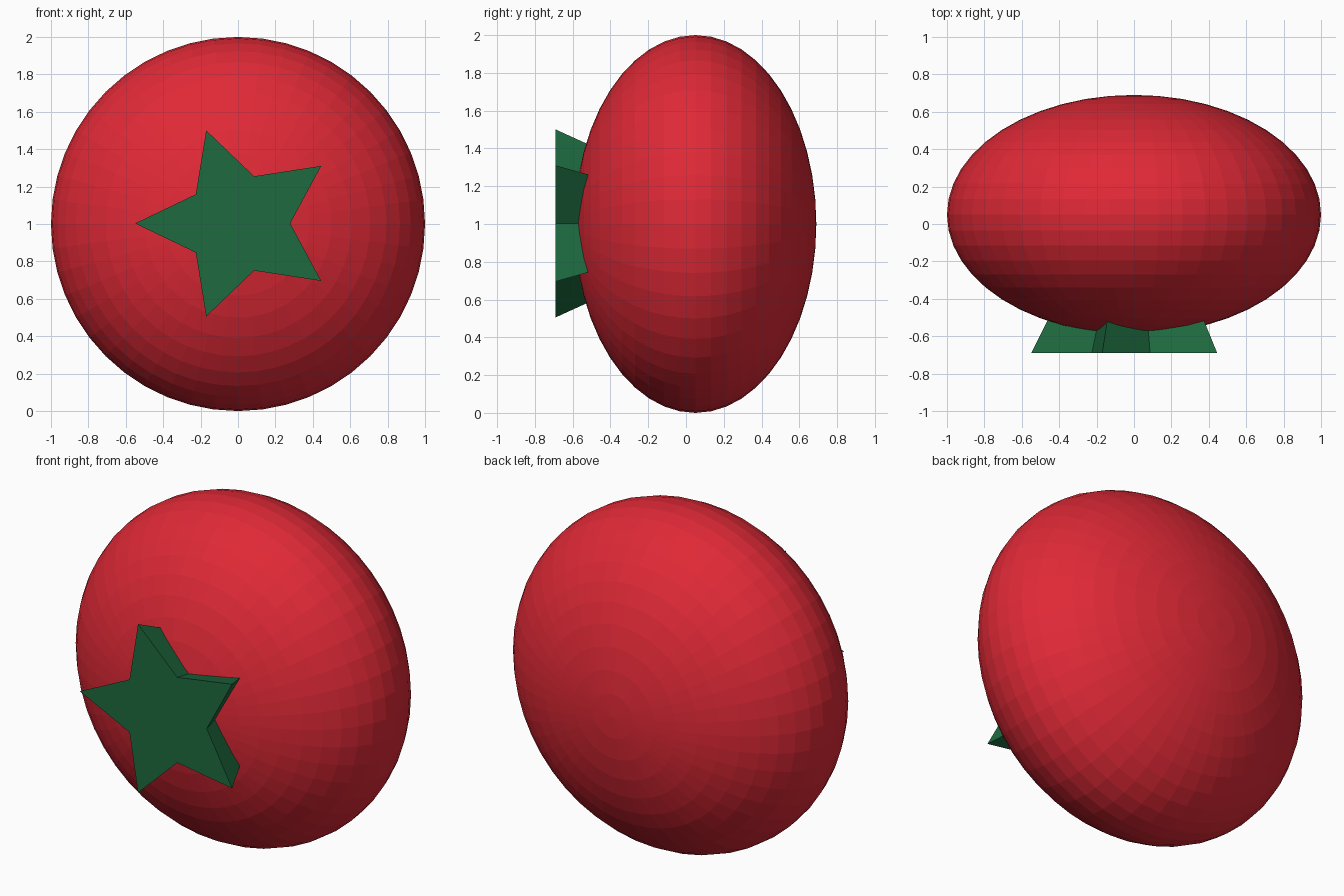
import bpy
import bmesh
from math import sin, cos, pi
from mathutils import Matrix

cube = bpy.data.objects.get("Cube")
if cube:
    bpy.data.objects.remove(cube, do_unlink=True)


def make_material(name, rgb):
    mat = bpy.data.materials.new(name)
    mat.use_nodes = True
    mat.diffuse_color = (*rgb, 1)
    mat.node_tree.nodes["Principled BSDF"].inputs["Base Color"].default_value = (*rgb, 1)
    return mat


def add_object(name, bm, mat):
    bmesh.ops.recalc_face_normals(bm, faces=bm.faces)
    mesh = bpy.data.meshes.new(name)
    bm.to_mesh(mesh)
    bm.free()
    mesh.materials.append(mat)
    obj = bpy.data.objects.new(name, mesh)
    bpy.context.collection.objects.link(obj)
    return obj


red = make_material("red_skin", (0.74, 0.022, 0.037))
green = make_material("green_leaf", (0.013, 0.145, 0.05))

# Flattened round body, poles facing front and back
bm = bmesh.new()
bmesh.ops.create_uvsphere(bm, u_segments=48, v_segments=24, radius=1)
bmesh.ops.transform(bm, verts=bm.verts, matrix=Matrix.Rotation(pi / 2, 4, "X"))
bmesh.ops.scale(bm, verts=bm.verts, vec=(1, 0.64, 1))
bmesh.ops.translate(bm, verts=bm.verts, vec=(0, 0.05, 1))
add_object("body", bm, red)

# Five-pointed star stem, tapering back into the body
FRONT_Y, DEPTH, TAPER = -0.69, 0.3, 0.725
bm = bmesh.new()
outline = []
for i in range(10):
    r = 1 if i % 2 == 0 else 0.507
    a = pi + i * pi / 5
    outline.append(bm.verts.new((0.55 * r * cos(a), FRONT_Y, 0.523 * r * sin(a))))
front = bm.faces.new(outline)
back = bmesh.ops.extrude_face_region(bm, geom=[front], use_keep_orig=True)
back_verts = [v for v in back["geom"] if isinstance(v, bmesh.types.BMVert)]
bmesh.ops.translate(bm, verts=back_verts, vec=(0, DEPTH, 0))
bmesh.ops.scale(bm, verts=back_verts, vec=(TAPER, 1, TAPER))
bmesh.ops.translate(bm, verts=bm.verts, vec=(0, 0, 1.003))
add_object("star_stem", bm, green)
